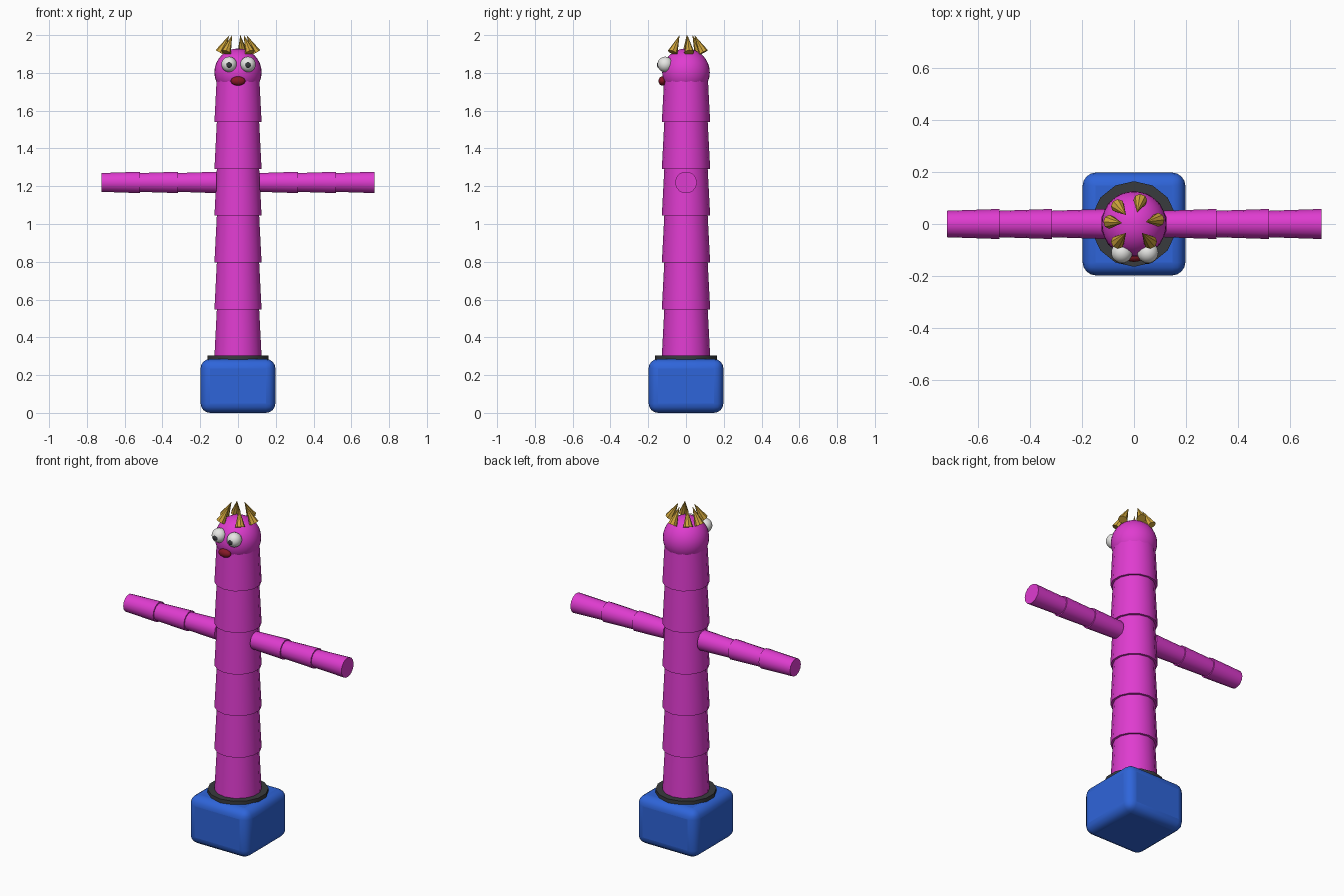
import bpy
from math import radians, cos, sin, pi
from mathutils import Vector

cube = bpy.data.objects.get("Cube")
if cube:
    bpy.data.objects.remove(cube, do_unlink=True)

SIDES = 14


def material(name, *rgb):
    m = bpy.data.materials.new(name)
    m.use_nodes = True
    color = (*rgb, 1)
    m.diffuse_color = color
    m.node_tree.nodes["Principled BSDF"].inputs["Base Color"].default_value = color
    return m


magenta = material("magenta", 0.74, 0.045, 0.63)
blue = material("blue", 0.028, 0.13, 0.7)
charcoal = material("charcoal", 0.04, 0.043, 0.047)
gold = material("gold", 0.63, 0.38, 0.045)
red = material("dark red", 0.24, 0.01, 0.02)
white = material("white", 0.8, 0.8, 0.78)


def finish(name, mat, smooth=True):
    ob = bpy.context.object
    ob.name = name
    ob.data.materials.append(mat)
    if smooth:
        bpy.ops.object.shade_smooth_by_angle(angle=radians(35))
    return ob


def cone(name, mat, start, end, r1, r2, sides=SIDES, smooth=True):
    """Tapered tube from start to end."""
    a, b = Vector(start), Vector(end)
    axis = b - a
    bpy.ops.mesh.primitive_cone_add(vertices=sides, radius1=r1, radius2=r2,
                                    depth=axis.length, location=(a + b) / 2)
    ob = finish(name, mat, smooth)
    ob.rotation_euler = Vector((0, 0, 1)).rotation_difference(axis).to_euler()
    return ob


def ball(name, mat, loc, size, segments=24):
    bpy.ops.mesh.primitive_uv_sphere_add(segments=segments, ring_count=segments // 2,
                                         radius=1, location=loc)
    ob = finish(name, mat)
    ob.scale = size
    return ob


# Rounded blower box
bpy.ops.mesh.primitive_cube_add(size=1, location=(0, 0, 0.1425))
box = bpy.context.object
box.scale = (0.396, 0.396, 0.285)
bpy.ops.object.transform_apply(location=False, rotation=False, scale=True)
bevel = box.modifiers.new("Rounding", "BEVEL")
bevel.width = 0.05
bevel.segments = 4
finish("blower_box", blue)

# Collar around the outlet
cone("outlet_collar", charcoal, (0, 0, 0.275), (0, 0, 0.305), 0.165, 0.165)

# Stacked body segments, each flaring downward
step = 0.248
for i in range(6):
    z = 0.3 + i * step
    cone(f"body_segment_{i + 1}", magenta, (0, 0, z), (0, 0, z + step), 0.128, 0.115)

# Arms, with every segment flaring toward the same side
for side, first in (("left", 0.115), ("right", -0.722)):
    for i in range(3):
        x = first + i * 0.2025
        cone(f"{side}_arm_segment_{i + 1}", magenta,
             (x + 0.2025, 0, 1.22), (x, 0, 1.22), 0.058, 0.051)

# Head and face
ball("head", magenta, (0, 0, 1.803), (0.125, 0.126, 0.126), 32)
for side, x in (("left", 0.053), ("right", -0.047)):
    ball(f"{side}_eye", white, (x, -0.11, 1.845), (0.041,) * 3)
    ball(f"{side}_pupil", charcoal, (x, -0.137, 1.843), (0.02, 0.017, 0.02), 16)
ball("mouth", red, (0, -0.125, 1.757), (0.039, 0.021, 0.024))

# Crown of pointed hair tufts
for i, angle in enumerate((10, 75, 132, 175, 228, 312)):
    a = radians(angle)
    d = Vector((cos(a), sin(a), 0))
    up = Vector((0, 0, 1))
    cone(f"hair_tuft_{i + 1}", gold, d * 0.095 + up * 1.908, d * 0.046 + up * 2.0,
         0.027, 0, 8, False)
